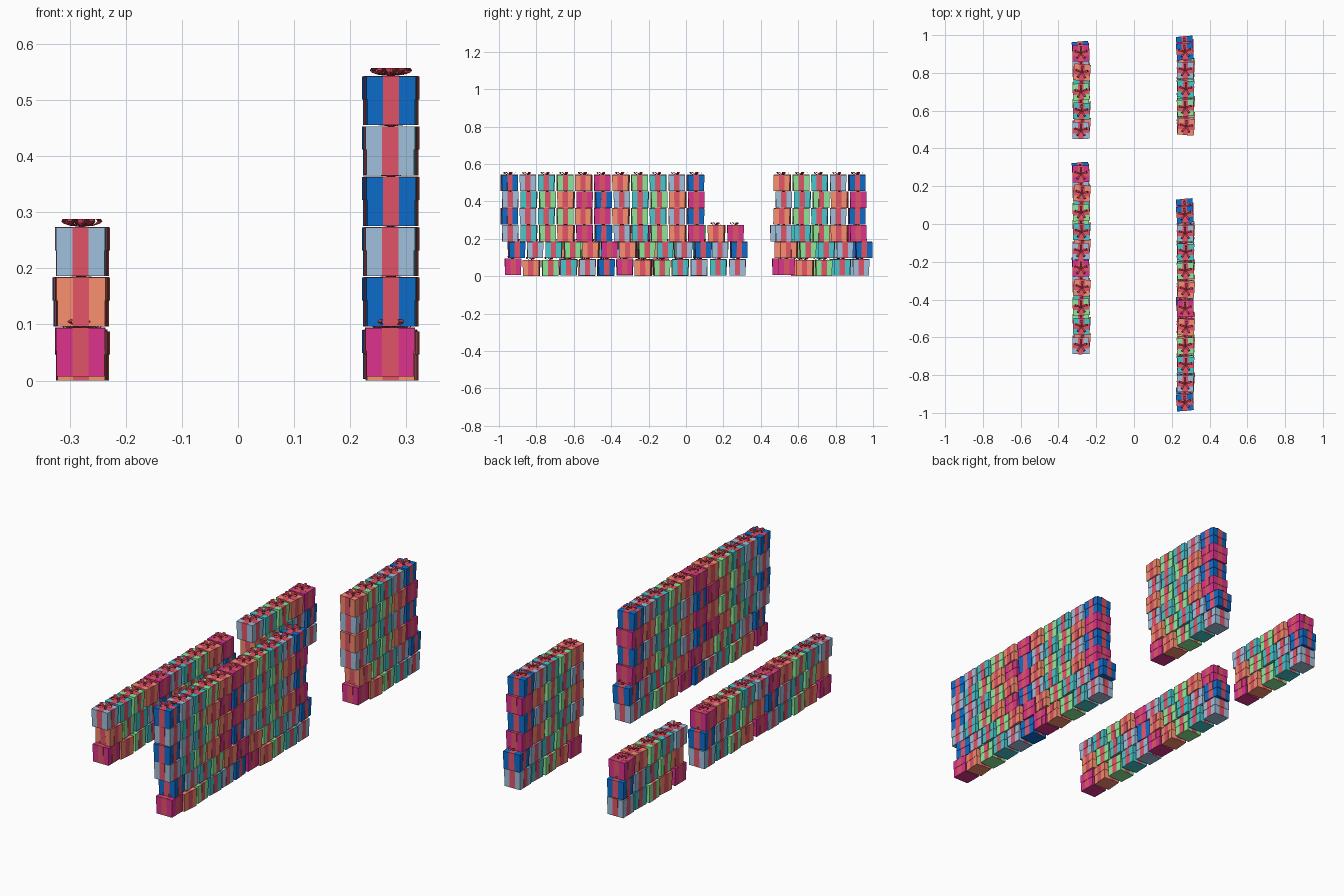
import bpy, bmesh, math
from mathutils import Matrix, Vector

if "Cube" in bpy.data.objects:
    bpy.data.objects.remove(bpy.data.objects["Cube"])


def mat(name, rgb):
    m = bpy.data.materials.new(name)
    m.diffuse_color = [((c / 255 + 0.055) / 1.055) ** 2.4 for c in rgb] + [1]
    m.use_nodes = True
    m.node_tree.nodes["Principled BSDF"].inputs["Base Color"].default_value = m.diffuse_color
    return m


RIBBON = mat("ribbon", (226, 84, 104))
BOW = mat("bow", (196, 62, 80))
# letter: (paper name, colour, turn in degrees, sideways offset)
PAPER = {
    "B": ("blue", (12, 110, 205), 5, -0.002),
    "S": ("pale_blue", (160, 192, 220), 0.5, 0.0),
    "T": ("teal", (72, 198, 204), -2, 0.003),
    "G": ("green", (142, 232, 152), 3, 0.001),
    "O": ("orange", (248, 142, 110), -5, 0.005),
    "M": ("magenta", (220, 50, 140), 0.5, 0.0),
}


def box(bm, sx, sy, z0, z1, mi):
    m = Matrix.Translation((0, 0, (z0 + z1) / 2)) @ Matrix.Diagonal((sx, sy, z1 - z0, 1))
    for v in bmesh.ops.create_cube(bm, size=1, matrix=m)["verts"]:
        for f in v.link_faces:
            f.material_index = mi


def bow_loop(bm, angle, z):
    # teardrop ribbon loop rising outwards, widest near the tip
    path = [(0.002, 0.001, 0.004), (0.012, 0.008, 0.008), (0.023, 0.0145, 0.011),
            (0.031, 0.0145, 0.011), (0.034, 0.010, 0.010), (0.030, 0.006, 0.010),
            (0.018, 0.002, 0.008), (0.002, 0.0005, 0.004)]
    rot = Matrix.Translation((0, 0, z)) @ Matrix.Rotation(angle, 4, "Z")
    rows = [[bm.verts.new(rot @ Vector((r, s * w / 2, h))) for s in (-1, 1)]
            for r, h, w in path]
    for a, b in zip(rows, rows[1:]):
        bm.faces.new((a[0], b[0], b[1], a[1])).material_index = 2


def gift_mesh(name, rgb):
    bm = bmesh.new()
    w, lid, rib, e = 0.085, 0.088, 0.029, 0.0012
    # body and overlapping lid
    box(bm, w, w, 0, 0.047, 0)
    box(bm, lid, lid, 0.046, 0.087, 0)
    # crossed ribbons on body and lid
    for a, b in ((1, 0), (0, 1)):
        box(bm, w + e if a else rib, w + e if b else rib, 0.0005, 0.0465, 1)
        box(bm, lid + e if a else rib, lid + e if b else rib, 0.0455, 0.0876, 1)
    # five-loop bow with a knot
    for i in range(5):
        bow_loop(bm, math.radians(90 + 72 * i), 0.0876)
    bmesh.ops.create_icosphere(bm, subdivisions=1, radius=0.005,
                               matrix=Matrix.Translation((0, 0, 0.091)))
    for f in bm.faces:
        if f.calc_center_median().z > 0.0877:
            f.material_index = 2
    me = bpy.data.meshes.new(name + "_gift")
    bm.to_mesh(me)
    bm.free()
    for m in (mat(name + "_paper", rgb), RIBBON, BOW):
        me.materials.append(m)
    return me


MESH = {k: gift_mesh(v[0], v[1]) for k, v in PAPER.items()}


def row(wall, level, x, y0, pitch, letters):
    for i, k in enumerate(letters):
        name, _, turn, dx = PAPER[k]
        ob = bpy.data.objects.new(f"{wall}_row{level + 1}_{name}_gift", MESH[k])
        z = 0.007 + 0.0896 * level
        if level == 0 and k != "M":
            z = 0.0 if k in "OG" else 0.003
        ob.location = (x + dx, y0 + pitch * i, z)
        ob.rotation_euler.z = math.radians(turn)
        bpy.context.collection.objects.link(ob)


# low left walls: groups of five, three rows high
for wall, y in (("left_front", -0.645), ("left_front", -0.145), ("left_back", 0.495)):
    row(wall, 0, -0.281, y + 0.01, 0.1025, "MOGTS")
    row(wall, 1, -0.281, y + 0.025, 0.1005, "OGTSB")
    row(wall, 2, -0.281, y, 0.1025, "STGOM")

# tall right walls, six rows high
for wall, ys, middle in (
        ("right_front", (-0.925, -0.906, -0.94, -0.945), True),
        ("right_back", (0.538, 0.552, 0.523, 0.515), False)):
    odd = "STGOMBSTGOM" if middle else "STGOM"
    even = "BSTGOMOGTSB" if middle else "OGTSB"
    first = "MOGTSBMOGTS" if middle else "MOGTS"
    plan = [(ys[0], first), (ys[1], even)] + [(ys[2], odd), (ys[3], even)] * 2
    for level, (y, letters) in enumerate(plan):
        row(wall, level, 0.271, y, 0.0995, letters)
